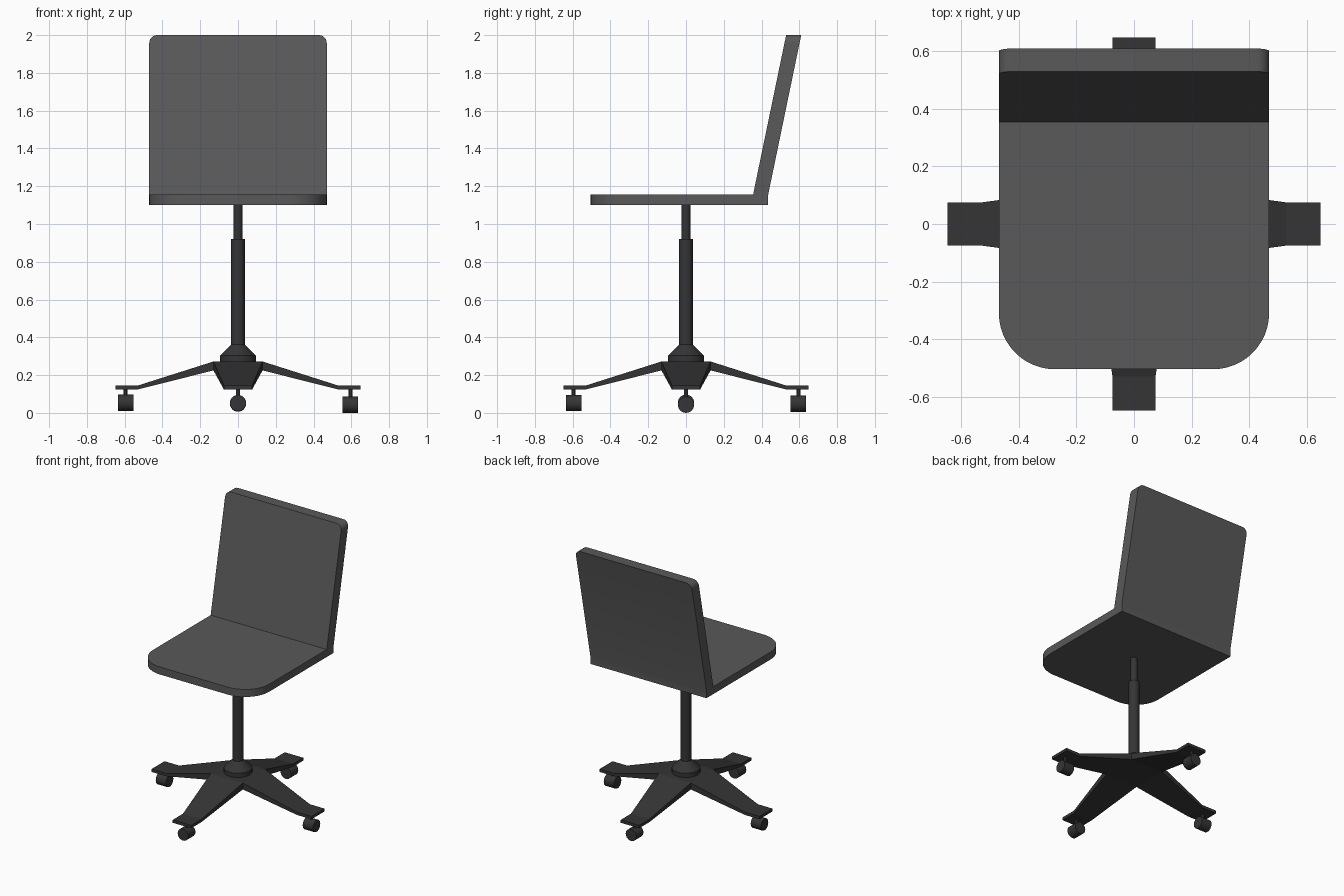
import bpy, bmesh
from math import pi
from mathutils import Matrix, Vector

if "Cube" in bpy.data.objects:
    bpy.data.objects.remove(bpy.data.objects["Cube"])


def material(name, v):
    m = bpy.data.materials.new(name)
    m.diffuse_color = (v, v, v, 1)
    m.use_nodes = True
    m.node_tree.nodes["Principled BSDF"].inputs["Base Color"].default_value = m.diffuse_color
    return m


SEAT = material("seat_grey", 0.10)
DARK = material("base_grey", 0.035)


def finish(bm, name, mat, smooth=True):
    bmesh.ops.recalc_face_normals(bm, faces=bm.faces[:])
    me = bpy.data.meshes.new(name)
    bm.to_mesh(me)
    bm.free()
    ob = bpy.data.objects.new(name, me)
    bpy.context.collection.objects.link(ob)
    me.materials.append(mat)
    if smooth:
        bpy.ops.object.select_all(action='DESELECT')
        ob.select_set(True)
        bpy.context.view_layer.objects.active = ob
        bpy.ops.object.shade_smooth_by_angle(angle=pi / 6)
    return ob


def cone(bm, r1, r2, z0, z1, matrix=Matrix(), n=32):
    bmesh.ops.create_cone(bm, cap_ends=True, segments=n, radius1=r1, radius2=r2,
                          depth=z1 - z0,
                          matrix=matrix @ Matrix.Translation((0, 0, (z0 + z1) / 2)))


# Seat and backrest: one L-shaped side profile extruded across the width
W = 0.47
profile = [(-0.505, 1.10), (0.435, 1.10), (0.435, 1.155), (0.61, 2.0),
           (0.53, 2.0), (0.355, 1.155), (-0.505, 1.155)]
bm = bmesh.new()
face = bm.faces.new([bm.verts.new((-W, y, z)) for y, z in profile])
ext = bmesh.ops.extrude_face_region(bm, geom=[face])
bmesh.ops.translate(bm, vec=(2 * W, 0, 0),
                    verts=[v for v in ext['geom'] if isinstance(v, bmesh.types.BMVert)])


def round_corners(test, radius, segments):
    edges = [e for e in bm.edges if all(test(v.co) for v in e.verts)
             and abs(e.verts[0].co.x - e.verts[1].co.x) < 1e-4]
    bmesh.ops.bevel(bm, geom=edges, offset=radius, offset_type='OFFSET',
                    segments=segments, profile=0.5, affect='EDGES')


round_corners(lambda c: c.y < -0.5, 0.195, 12)
round_corners(lambda c: c.z > 1.99, 0.042, 6)
finish(bm, "seat_and_backrest", SEAT)

# Gas lift column
bm = bmesh.new()
cone(bm, 0.023, 0.023, 0.90, 1.10)
finish(bm, "lift_rod", DARK)
bm = bmesh.new()
cone(bm, 0.036, 0.036, 0.34, 0.92)
finish(bm, "lift_sleeve", DARK)

# Hub collar: short disc with a cone on top
bm = bmesh.new()
cone(bm, 0.095, 0.095, 0.26, 0.303)
cone(bm, 0.095, 0.036, 0.303, 0.362)
finish(bm, "hub_collar", DARK)

# Four-armed base: each arm is swept through (reach, half width, bottom, top)
stations = [(0.13, 0.13, 0.225, 0.272), (0.53, 0.075, 0.124, 0.145),
            (0.648, 0.075, 0.124, 0.145)]
bm = bmesh.new()
for k in range(4):
    rot = Matrix.Rotation(k * pi / 2, 3, 'Z')
    rings = [[bm.verts.new(rot @ Vector(p)) for p in
              ((x, -w, b), (x, w, b), (x, w, t), (x, -w, t))]
             for x, w, b, t in stations]
    for a, b in zip(rings, rings[1:]):
        for i in range(4):
            j = (i + 1) % 4
            bm.faces.new((a[i], a[j], b[j], b[i]))
    bm.faces.new(rings[-1])
for z in (0.225, 0.272):
    bm.faces.new([bm.verts.new((x, y, z)) for x, y in
                  ((-.13, -.13), (.13, -.13), (.13, .13), (-.13, .13))])
bmesh.ops.remove_doubles(bm, verts=bm.verts[:], dist=1e-4)
finish(bm, "star_base", DARK, smooth=False)

# Casters: a stem and a wheel whose axle points along the arm
for k, (name, lift) in enumerate((("right", 0.0), ("back", 0.006),
                                  ("left", 0.011), ("front", 0.009))):
    place = Matrix.Rotation(k * pi / 2, 4, 'Z') @ Matrix.Translation((0.595, 0, 0.043 + lift))
    bm = bmesh.new()
    cone(bm, 0.043, 0.043, -0.041, 0.041, place @ Matrix.Rotation(pi / 2, 4, 'Y'), 24)
    finish(bm, name + "_wheel", DARK)
    bm = bmesh.new()
    cone(bm, 0.011, 0.011, 0.03, 0.09 - lift, place, 12)
    finish(bm, name + "_caster_stem", DARK)
